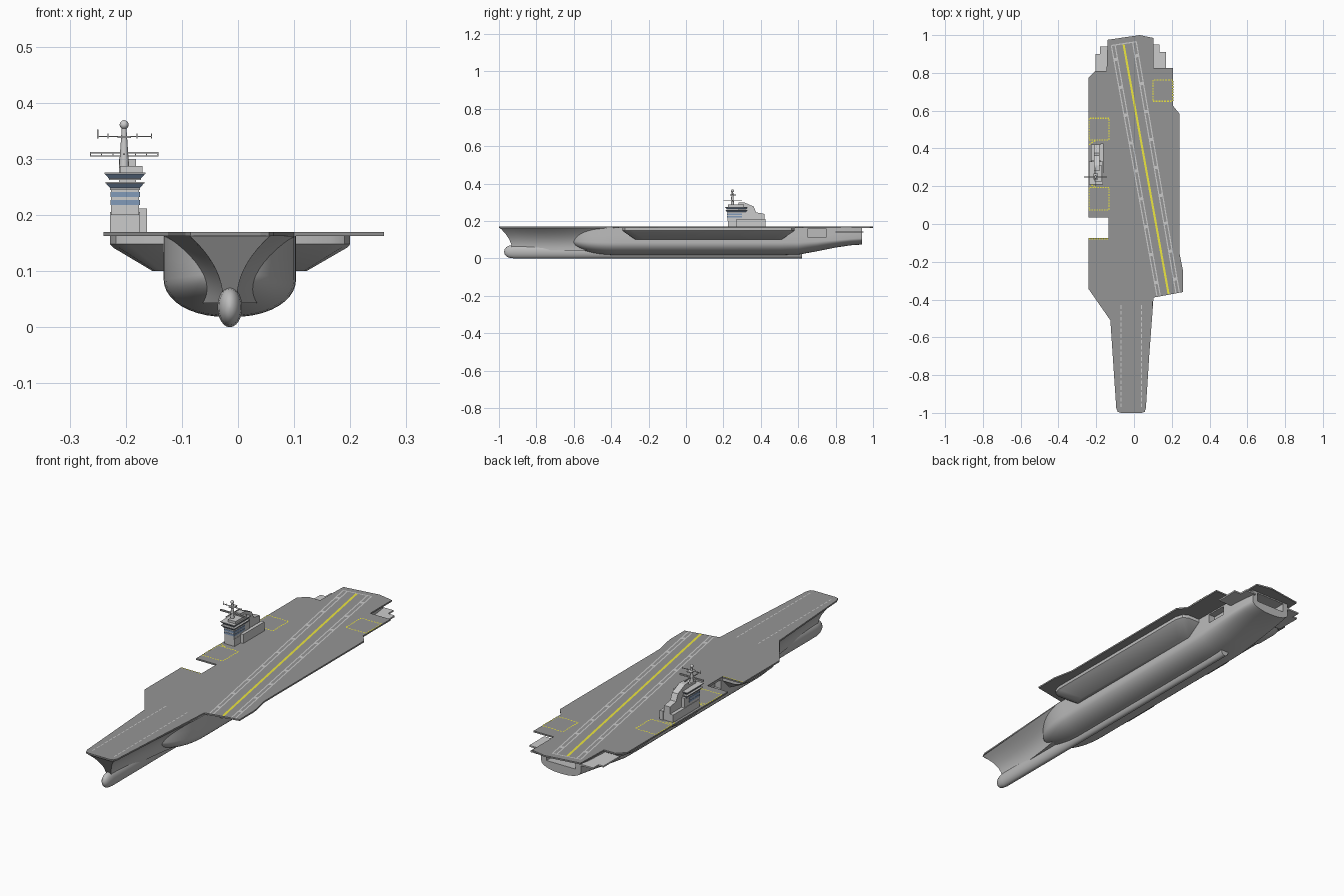
import bpy, bmesh, math
from mathutils import Vector

if "Cube" in bpy.data.objects:
    bpy.data.objects.remove(bpy.data.objects["Cube"])


def material(name, r, g, b):
    m = bpy.data.materials.new(name)
    m.diffuse_color = (r, g, b, 1)
    m.use_nodes = True
    m.node_tree.nodes["Principled BSDF"].inputs["Base Color"].default_value = m.diffuse_color
    return m


DARK = material("deck_grey", .3, .3, .3)
HULL = material("hull_grey", .5, .5, .5)
YELLOW = material("yellow_paint", .85, .8, .05)
WHITE = material("white_paint", .75, .75, .75)
BLUE = material("window_blue", .22, .32, .48)
CX = -.0145       # hull centreline
TOP = .163        # underside of flight deck


def finish(name, bm, mat=None, smooth=False):
    bmesh.ops.recalc_face_normals(bm, faces=bm.faces)
    me = bpy.data.meshes.new(name)
    bm.to_mesh(me)
    bm.free()
    ob = bpy.data.objects.new(name, me)
    bpy.context.collection.objects.link(ob)
    if mat:
        me.materials.append(mat)
    if smooth:
        bpy.ops.object.select_all(action='DESELECT')
        ob.select_set(True)
        bpy.context.view_layer.objects.active = ob
        bpy.ops.object.shade_smooth_by_angle(angle=math.radians(35))
    return ob


def loft(name, rings, mat=None, smooth=False):
    """Skin a list of closed rings and cap both ends."""
    bm = bmesh.new()
    vs = [[bm.verts.new(p) for p in r] for r in rings]
    n = len(vs[0])
    for a, b in zip(vs, vs[1:]):
        for i in range(n):
            bm.faces.new((a[i], a[(i + 1) % n], b[(i + 1) % n], b[i]))
    bm.faces.new(vs[0])
    bm.faces.new(vs[-1])
    return finish(name, bm, mat, smooth)


def slab(name, pts, z0, z1, mat=None):
    return loft(name, [[(x, y, z) for x, y in pts] for z in (z0, z1)], mat)


def rect(x0, x1, y0, y1):
    return [(x0, y0), (x1, y0), (x1, y1), (x0, y1)]


def box(name, x0, x1, y0, y1, z0, z1, mat=None):
    return slab(name, rect(x0, x1, y0, y1), z0, z1, mat)


def tube(name, p, q, r0, r1, n=12):
    bm = bmesh.new()
    p, q = Vector(p), Vector(q)
    M = (q - p).to_track_quat('Z', 'Y').to_matrix().to_4x4()
    M.translation = (p + q) / 2
    bmesh.ops.create_cone(bm, cap_ends=True, segments=n, radius1=r0, radius2=r1, depth=(q - p).length, matrix=M)
    return finish(name, bm, None, True)


# Flight deck with lowered-lift notch
deck = [(-.094, -.975), (-.085, -.995), (-.07, -1), (.04, -1), (.055, -.995), (.063, -.975), (.1, -.39),
        (.26, -.36), (.26, -.25), (.24, -.15), (.24, .585), (.207, .625), (.207, .825), (.103, .825),
        (.103, .985), (.03, 1), (-.14, .975), (-.145, .81), (-.205, .81), (-.24, .775), (-.24, .035),
        (-.135, .035), (-.135, -.075), (-.24, -.075), (-.24, -.345), (-.125, -.51)]
slab("flight_deck", deck, TOP, .17, DARK)


# Main hull: rounded nose, straight body, rising stern
def hull_ring(y, w, zb, zt, zc):
    half = [(w, zt), (w, (zt + zc) / 2)]
    half += [(w * math.cos(a) ** .9, zc - (zc - zb) * math.sin(a)) for a in [i * math.pi / 20 for i in range(10)]]
    return [(CX + x, y, z) for x, z in half] + [(CX, y, zb)] + [(CX - x, y, z) for x, z in reversed(half)]


rings = []
for i in range(1, 13):
    a = i * math.pi / 24
    s = math.sin(a)
    rings.append(hull_ring(-.62 + .25 * (1 - math.cos(a)), .118 * s, .1 - .082 * s, .1 + .063 * s, .1 - .015 * s))
for y, w, zb, zc in [(0, .118, .018, .085), (.5, .118, .018, .085), (.6, .118, .02, .085), (.7, .117, .038, .09),
                     (.8, .115, .058, .097), (.88, .11, .07, .104), (.94, .102, .074, .108)]:
    rings.append(hull_ring(y, w, zb, TOP, zc))
hull = loft("main_hull", rings, HULL, True)

# Side lift openings and stern recess
openings = [(.07, .13, .65, .75), (-.16, -.1, .46, .55), (-.16, -.1, .08, .18), (-.16, -.1, -.07, .03),
            (-.09, .06, .86, 1)]
for i, (x0, x1, y0, y1) in enumerate(openings):
    c = box("opening_cutter", x0, x1, y0, y1, .115, .157)
    c.hide_render = True
    m = hull.modifiers.new("opening_%d" % i, 'BOOLEAN')
    m.operation, m.object, m.solver = 'DIFFERENCE', c, 'EXACT'
    bpy.context.view_layer.objects.active = hull
    bpy.ops.object.modifier_apply(modifier=m.name)
    bpy.data.objects.remove(c)

# Flared bow under the forward deck
rings = []
for i in range(11):
    t = i / 10
    y = -.995 + .56 * t
    hw, b = .072 + .043 * t, .012 + .055 * t * t
    half = []
    for k in range(11):
        u = k / 10
        half.append((b + (hw - b) * (1 - u) ** 2.2, y + .065 * (1 - t) * (1 - (1 - u) ** 2), TOP - .12 * u))
    rings.append([(CX + w, v, z) for w, v, z in half] + [(CX - w, v, z) for w, v, z in reversed(half)])
loft("bow_flare", rings, HULL, True)

# Bulbous forefoot running into the keel
rings = []
for y, s in [(-.972, .08), (-.969, .4), (-.96, .7), (-.945, .9), (-.92, 1), (-.5, 1), (.62, 1)]:
    rings.append([(CX + .022 * s * math.cos(a), y, .036 + .036 * s * math.sin(a))
                  for a in [j * math.pi / 12 for j in range(24)]])
loft("bulb_keel", rings, HULL, True)


# Sponsons carrying the deck overhang
def sponson(name, xi, xo, xb, y0, y1, cut):
    rings = []
    for z, x, d in [(TOP, xo, 0), (.148, xo, 0), (.142, xo - (xo - xb) * .07, .008), (.1, xb, cut)]:
        c = (x - xi) * .25
        a, b = y0 + d, y1 - d
        rings.append([(xi, a, z), (x - c, a, z), (x - c * .3, a + .015, z), (x, a + .05, z),
                      (x, b - .05, z), (x - c * .3, b - .015, z), (x - c, b, z), (xi, b, z)])
    loft(name, rings, HULL, True)


sponson("port_sponson", .06, .2, .122, -.34, .58, .07)
sponson("starboard_sponson_front", -.09, -.228, -.152, -.36, -.08, .05)
sponson("starboard_sponson_island", -.09, -.228, -.152, .2, .44, .03)
sponson("starboard_sponson_rear", -.09, -.228, -.152, .565, .77, .03)

# Stepped platforms either side of the stern
slab("stern_platform_starboard", [(-.11, .78), (-.205, .78), (-.205, .9), (-.18, .9), (-.18, .94), (-.11, .94)],
     .138, .145)
slab("stern_platform_port", [(.08, .8), (.17, .8), (.17, .91), (.135, .91), (.135, .95), (.08, .95)], .138, .145)

# Island tower
box("island_base", -.228, -.175, .225, .42, .17, .205)
box("island_annex", -.178, -.162, .27, .425, .17, .212)
box("island_tower", -.226, -.176, .222, .335, .2, .25)
for z in (.218, .232):
    box("island_windows", -.2275, -.1745, .2205, .3, z, z + .009, BLUE)


def flare(name, z0, z1, g0, g1, mat=None):
    loft(name, [[(x, y, z) for x, y in rect(-.228 - g, -.175 + g, .219 - g, .32 + g)]
                for z, g in ((z0, g0), (z1, g1))], mat)


for z, g in ((.245, 0), (.262, .002)):
    flare("bridge_floor", z, z + .003, g, g)
    flare("bridge_windows", z + .003, z + .011, g, g + .007, BLUE)
    flare("bridge_roof", z + .011, z + .014, g + .008, g + .008)
box("top_house", -.21, -.17, .225, .31, .275, .287)

# Sloped funnel behind the bridge
prof = [(.28, .2), (.42, .2), (.42, .238), (.375, .246), (.362, .277), (.31, .3), (.28, .3)]
loft("funnel", [[(x, y, z) for y, z in prof] for x in (-.212, -.182)])

# Mast with yards and radar ball
MX, MY = -.203, .248
tube("mast", (MX, MY, .285), (MX, MY, .358), .009, .004)
bm = bmesh.new()
bmesh.ops.create_uvsphere(bm, u_segments=16, v_segments=10, radius=.008)
bmesh.ops.translate(bm, verts=bm.verts, vec=(MX, MY, .361))
finish("radar_ball", bm, None, True)
for z in (.3055, .311):
    box("lower_yard", -.264, -.142, MY - .003, MY + .003, z - .001, z + .001)
for i in range(7):
    x = -.263 + i * .02
    box("yard_post", x - .001, x + .001, MY - .003, MY + .003, .3055, .311)
box("upper_yard", -.25, -.154, MY - .002, MY + .002, .339, .3405)
for x, z in ((-.25, .352), (-.232, .345), (-.18, .345), (-.154, .345)):
    box("aerial", x - .001, x + .001, MY - .001, MY + .001, .336, z)
box("mast_platform", -.215, -.191, MY - .012, MY + .02, .337, .341)
box("mast_arm", MX - .002, MX + .002, .2, .3, .307, .31)


# Deck paint: flat strips, optionally dashed
def paint(name, lines, mat, w, dash=0):
    bm = bmesh.new()
    for x0, y0, x1, y1 in lines:
        p, q = Vector((x0, y0, .1706)), Vector((x1, y1, .1706))
        d = q - p
        s = Vector((-d.y, d.x, 0)).normalized() * w / 2
        n = max(1, round(d.length / dash)) if dash else 1
        f = .65 if dash else 1
        for i in range(n):
            a, b = p + d * (i / n), p + d * ((i + f) / n)
            bm.faces.new([bm.verts.new(v) for v in (a - s, b - s, b + s, a + s)])
    finish(name, bm, mat)


def outline(x0, x1, y0, y1):
    return [(x0, y0, x1, y0), (x1, y0, x1, y1), (x1, y1, x0, y1), (x0, y1, x0, y0)]


paint("runway_centre_line", [(-.055, .95, .183, -.37)], YELLOW, .011)
edges = [(-.12, .945, .122, -.383), (-.1, .945, .139, -.379), (-.008, .965, .222, -.366), (.012, .965, .24, -.362)]
paint("runway_edge_lines", edges + [(-.12, .945, .012, .965)], WHITE, .006)
pads = []
for a, b in (edges[:2], edges[2:]):
    for t in [(i + .5) / 9 for i in range(9)]:
        x = (a[0] + (a[2] - a[0]) * t + b[0] + (b[2] - b[0]) * t) / 2
        y = a[1] + (a[3] - a[1]) * t
        pads.append((x - .0015, y + .008, x + .0015, y - .008))
paint("runway_edge_pads", pads, WHITE, .016)
paint("catapult_lines", [(x, -.43, x, -.98) for x in (-.07, .04)], WHITE, .005, .03)
lifts = outline(-.238, -.132, .445, .56) + outline(-.238, -.132, .075, .193) + outline(.1, .205, .65, .763)
lifts += [(-.238, -.078, -.132, -.078), (-.238, .42, -.2, .445), (-.238, .215, -.2, .193)]
paint("lift_outlines", lifts, YELLOW, .006, .014)
